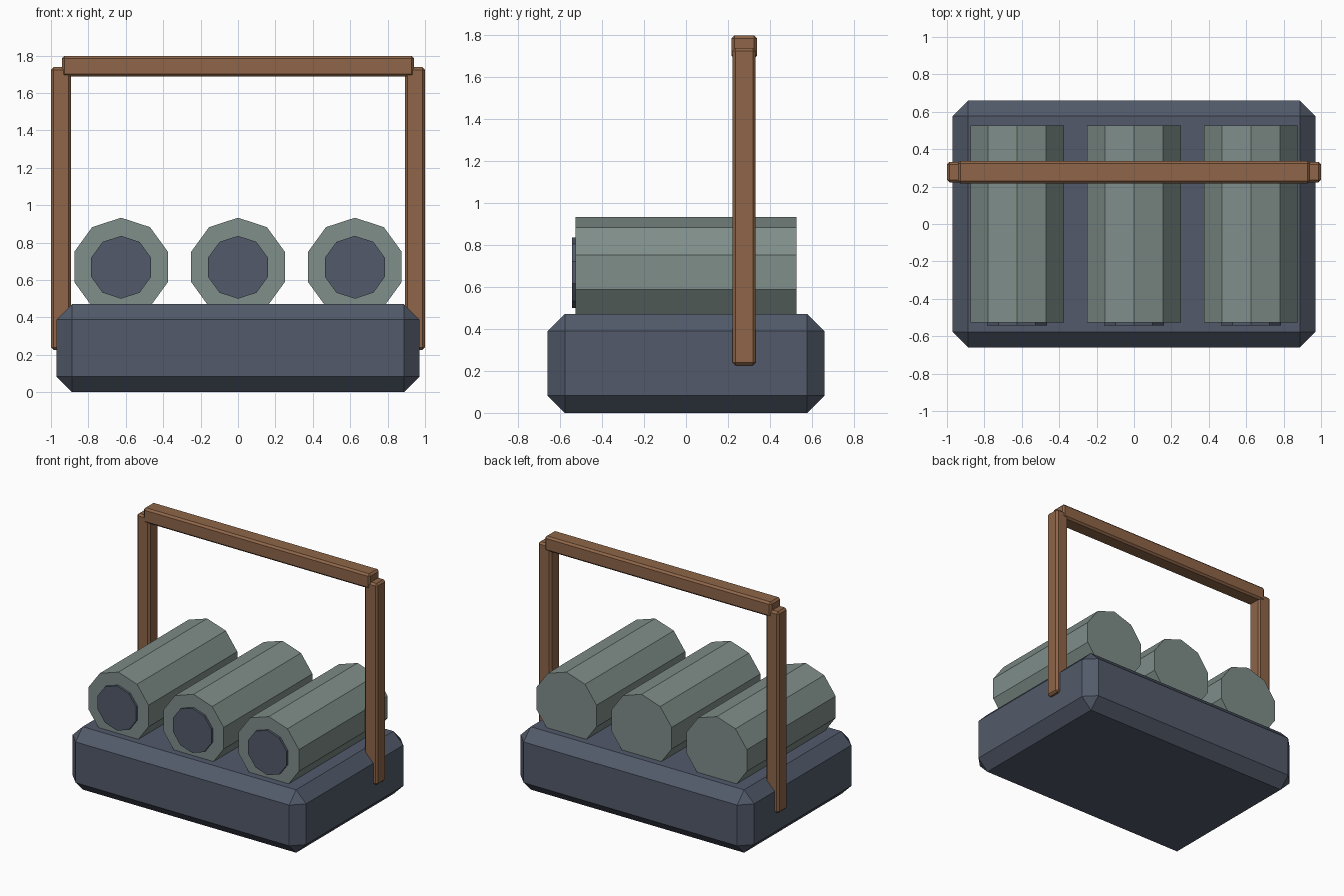
import bpy, bmesh, math
from mathutils import Matrix

if "Cube" in bpy.data.objects:
    bpy.data.objects.remove(bpy.data.objects["Cube"])


def linear(c):
    c /= 255
    return c / 12.92 if c <= 0.04045 else ((c + 0.055) / 1.055) ** 2.4


def material(name, rgb):
    m = bpy.data.materials.new(name)
    m.diffuse_color = (*[linear(c) for c in rgb], 1)
    m.use_nodes = True
    m.node_tree.nodes["Principled BSDF"].inputs["Base Color"].default_value = m.diffuse_color
    return m


slate = material("dark slate", (82, 90, 106))
sage = material("grey green", (127, 142, 138))
wood = material("brown wood", (142, 101, 72))


def finish(name, bm, mat):
    mesh = bpy.data.meshes.new(name)
    bm.to_mesh(mesh)
    bm.free()
    mesh.materials.append(mat)
    ob = bpy.data.objects.new(name, mesh)
    bpy.context.collection.objects.link(ob)
    return ob


def box(name, lo, hi, bevel, mat):
    """Chamfered box between two corners."""
    bm = bmesh.new()
    bmesh.ops.create_cube(bm, size=1)
    for v in bm.verts:
        v.co = [(a + b) / 2 + c * (b - a) for a, b, c in zip(lo, hi, v.co)]
    bmesh.ops.bevel(bm, geom=bm.edges[:], offset=bevel, segments=1,
                    affect='EDGES', profile=0.5)
    return finish(name, bm, mat)


def roll(name, x, z, radius, y0, y1, mat):
    """Ten-sided cylinder along y with a corner pointing up."""
    bm = bmesh.new()
    bmesh.ops.create_cone(bm, cap_ends=True, segments=10, radius1=radius,
                          radius2=radius, depth=y1 - y0)
    # first corner of the circle lies on the y axis, which turns to z
    bm.transform(Matrix.Translation((x, (y0 + y1) / 2, z))
                 @ Matrix.Rotation(math.radians(90), 4, 'X'))
    return finish(name, bm, mat)


# Base tray
box("base", (-0.97, -0.66, 0), (0.97, 0.66, 0.472), 0.083, slate)

# Three rolls with dark front discs
for label, x in (("left", -0.625), ("middle", 0), ("right", 0.625)):
    roll(f"{label}_roll", x, 0.67, 0.263, -0.527, 0.527, sage)
    roll(f"{label}_roll_disc", x, 0.668, 0.168, -0.544, -0.51, slate)

# Carrying handle
for label, x in (("left", -0.946), ("right", 0.946)):
    box(f"{label}_handle_post", (x - 0.054, 0.222, 0.226),
        (x + 0.054, 0.332, 1.738), 0.014, wood)
box("handle_bar", (-0.942, 0.216, 1.687), (0.942, 0.338, 1.798), 0.014, wood)
